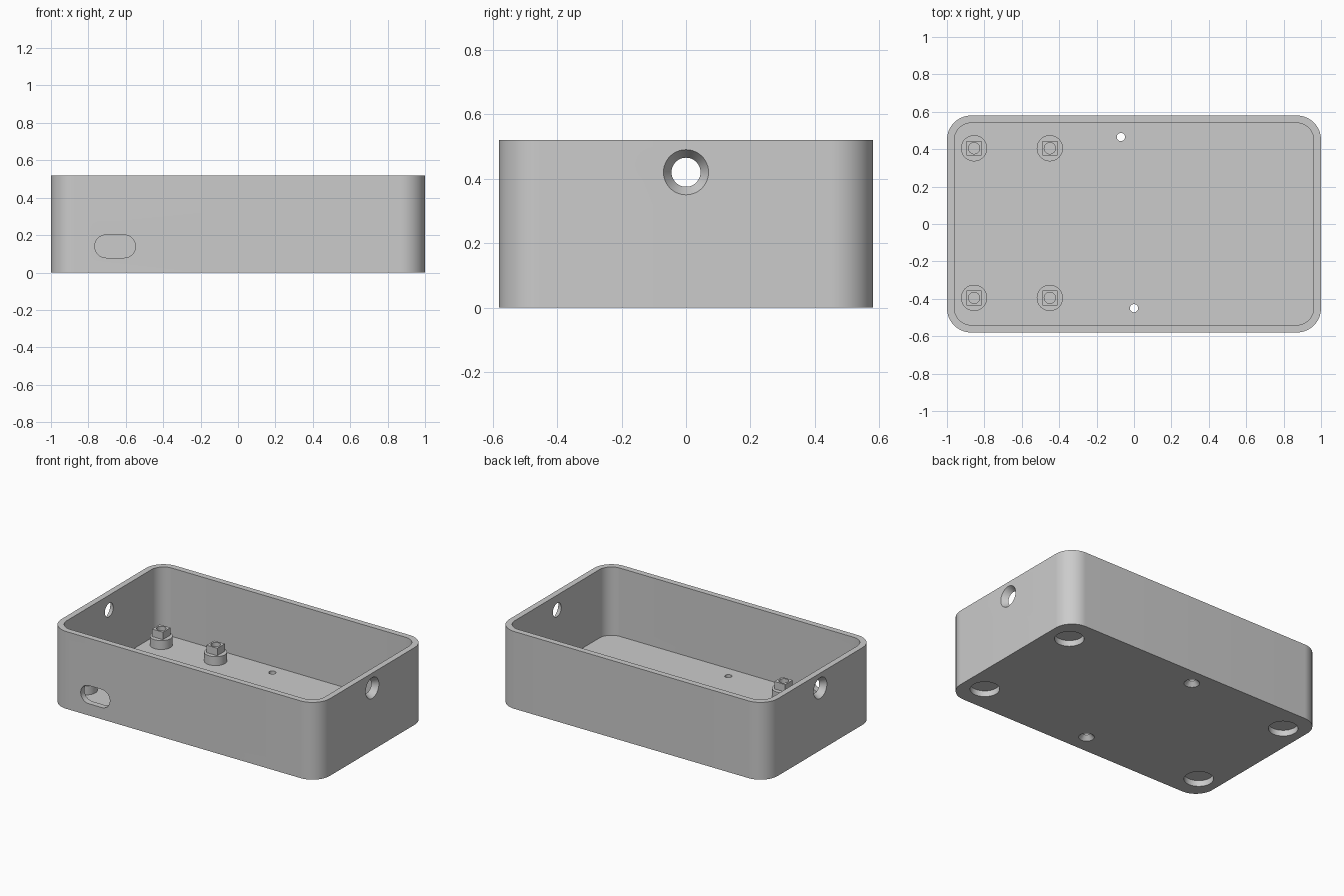
import bpy, bmesh, math
from mathutils import Matrix

if "Cube" in bpy.data.objects:
    bpy.data.objects.remove(bpy.data.objects["Cube"])

W, D, H = 2.0, 1.16, 0.52      # outer size
WALL, FLOOR, R = 0.04, 0.06, 0.13

grey = bpy.data.materials.new("light_grey")
grey.diffuse_color = (0.6, 0.6, 0.6, 1)
grey.use_nodes = True
grey.node_tree.nodes["Principled BSDF"].inputs["Base Color"].default_value = grey.diffuse_color


def add(name, bm):
    bmesh.ops.recalc_face_normals(bm, faces=bm.faces)
    me = bpy.data.meshes.new(name)
    bm.to_mesh(me)
    bm.free()
    me.materials.append(grey)
    ob = bpy.data.objects.new(name, me)
    bpy.context.collection.objects.link(ob)
    return ob


def rounded(name, w, d, r, z0, z1, seg=16):
    """Upright prism with a rounded rectangle outline."""
    bm = bmesh.new()
    vs = []
    for i, (sx, sy) in enumerate(((1, 1), (-1, 1), (-1, -1), (1, -1))):
        for k in range(seg + 1):
            a = math.pi / 2 * (i + k / seg)
            vs.append(bm.verts.new((sx * (w / 2 - r) + r * math.cos(a),
                                    sy * (d / 2 - r) + r * math.sin(a), z0)))
    bmesh.ops.remove_doubles(bm, verts=vs, dist=1e-5)
    face = bm.faces.new(list(bm.verts))
    top = bmesh.ops.extrude_face_region(bm, geom=[face])["geom"]
    bmesh.ops.translate(bm, verts=[g for g in top if isinstance(g, bmesh.types.BMVert)],
                        vec=(0, 0, z1 - z0))
    return add(name, bm)


def cone(name, x, y, z0, z1, r0, r1, seg=48):
    bm = bmesh.new()
    bmesh.ops.create_cone(bm, cap_ends=True, segments=seg, radius1=r0, radius2=r1,
                          depth=z1 - z0, matrix=Matrix.Translation((x, y, (z0 + z1) / 2)))
    return add(name, bm)


def cut(ob, cutter):
    mod = ob.modifiers.new("cut", 'BOOLEAN')
    mod.operation, mod.solver, mod.object = 'DIFFERENCE', 'EXACT', cutter
    bpy.context.view_layer.objects.active = ob
    bpy.ops.object.modifier_apply(modifier=mod.name)
    bpy.data.objects.remove(cutter)


def smooth(ob):
    bpy.ops.object.select_all(action='DESELECT')
    ob.select_set(True)
    bpy.context.view_layer.objects.active = ob
    bpy.ops.object.shade_smooth_by_angle(angle=math.radians(30))


# Open tray
case = rounded("case", W, D, R, 0, H)
cut(case, rounded("cavity", W - 2 * WALL, D - 2 * WALL, R - WALL, FLOOR, H + 0.1))

# Flared cable hole in each end wall
for s in (-1, 1):
    c = cone("cable_hole", 0, 0, -0.01, WALL + 0.01, 0.07625, 0.03875)
    c.data.transform(Matrix.Translation((s * W / 2, 0, 0.42))
                     @ Matrix.Rotation(-s * math.pi / 2, 4, 'Y'))
    cut(case, c)

# Rounded connector slot in the front wall
slot = rounded("slot", 0.217, 0.122, 0.06, -0.05, 0.05)
slot.data.transform(Matrix.Translation((-0.657, -D / 2 + 0.02, 0.14))
                    @ Matrix.Rotation(math.pi / 2, 4, 'X'))
cut(case, slot)

# Foot pockets underneath
for x in (-0.85, 0.85):
    for y in (-0.40, 0.40):
        cut(case, cone("pocket", x, y, -0.1, 0.04, 0.09, 0.09))

# Countersunk screw holes in the floor
for x, y in ((-0.07, 0.465), (0.0, -0.45)):
    cut(case, cone("screw_hole", x, y, -0.1, 0.1, 0.022, 0.022, 32))
    cut(case, cone("countersink", x, y, -0.01, 0.03, 0.057, 0.021, 32))
smooth(case)

# Standoffs: round base, square peg, bored down the middle
for x in (-0.855, -0.45):
    for y in (-0.395, 0.405):
        base = cone("standoff_base", x, y, FLOOR, 0.12, 0.07, 0.07)
        bm = bmesh.new()
        bmesh.ops.create_cube(bm, size=1, matrix=Matrix.Translation((x, y, 0.145))
                              @ Matrix.Diagonal((0.08, 0.08, 0.05, 1)))
        peg = add("standoff_peg", bm)
        for ob in (base, peg):
            cut(ob, cone("bore", x, y, 0.075, 0.3, 0.03, 0.03, 32))
            smooth(ob)
